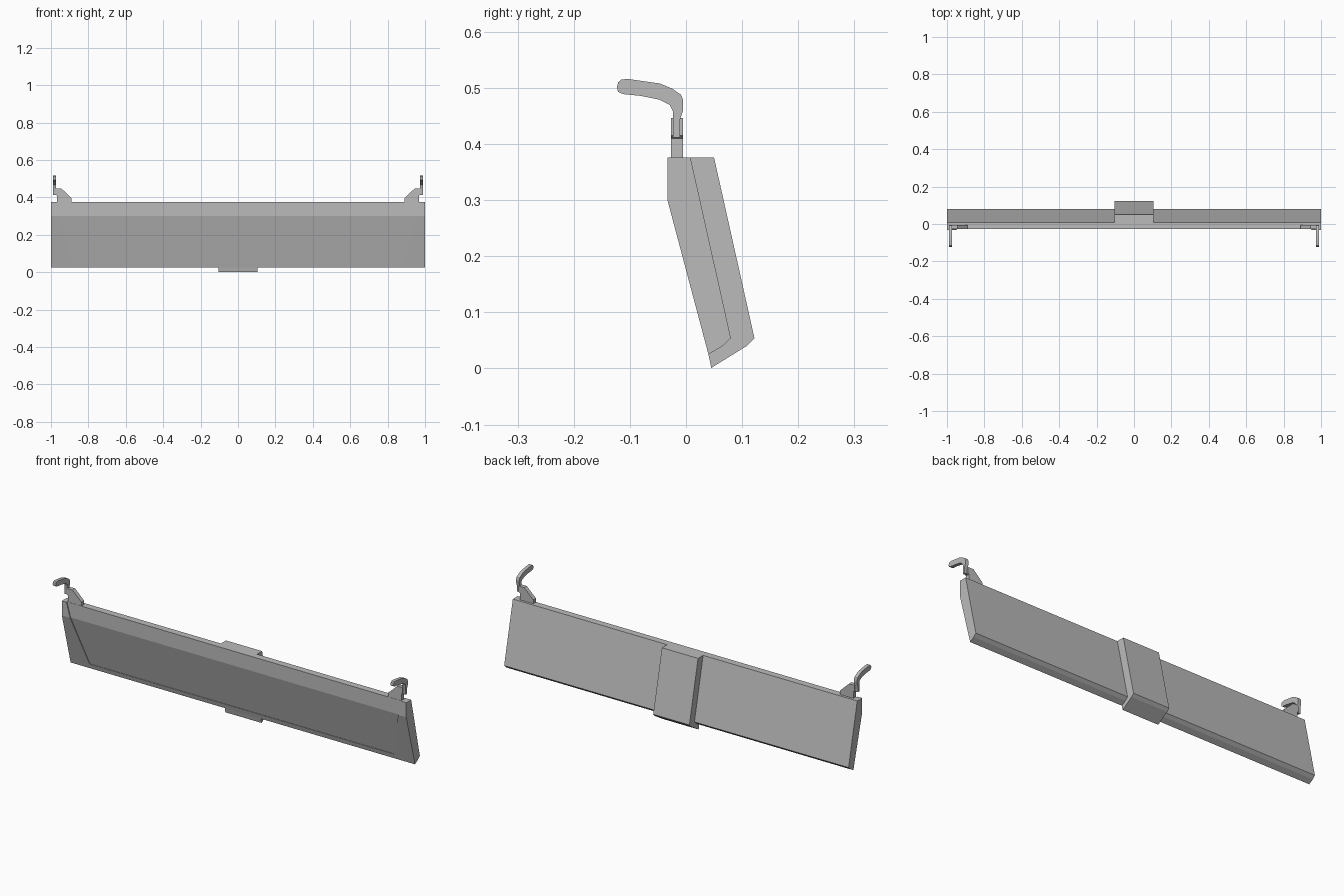
import bpy
import bmesh

cube = bpy.data.objects.get("Cube")
if cube:
    bpy.data.objects.remove(cube, do_unlink=True)

grey = bpy.data.materials.new("plain grey")
grey.use_nodes = True
GREY = (0.5, 0.5, 0.5, 1)
grey.diffuse_color = GREY
grey.node_tree.nodes["Principled BSDF"].inputs["Base Color"].default_value = GREY


def prism(name, near, far):
    """Solid between two matching outlines."""
    bm = bmesh.new()
    a = [bm.verts.new(p) for p in near]
    b = [bm.verts.new(p) for p in far]
    bm.faces.new(a)
    bm.faces.new(b[::-1])
    for i in range(len(a)):
        j = (i + 1) % len(a)
        bm.faces.new((a[j], a[i], b[i], b[j]))
    bmesh.ops.recalc_face_normals(bm, faces=bm.faces)
    mesh = bpy.data.meshes.new(name)
    bm.to_mesh(mesh)
    bm.free()
    mesh.materials.append(grey)
    obj = bpy.data.objects.new(name, mesh)
    bpy.context.collection.objects.link(obj)
    return obj


def along_x(name, outline, x0, x1):
    """Side outline (y, z) swept from x0 to x1."""
    return prism(name, [(x0, y, z) for y, z in outline],
                 [(x1, y, z) for y, z in outline])


def activate(obj):
    bpy.ops.object.select_all(action='DESELECT')
    obj.select_set(True)
    bpy.context.view_layer.objects.active = obj


# Long leaning panel
panel = along_x("panel", [(-.033, .376), (-.033, .30), (.04, .025),
                          (.065, .04), (.08, .054), (.008, .376)], -1, 1)

# Shallow front recess with ends that taper inward toward the bottom
recess = [(-.028, .40), (-.028, .30), (.036, .05), (-.1, .05), (-.1, .40)]


def half_width(z):
    return .885 + (z - .05) * .27


cutter = prism("recess_cutter", [(-half_width(z), y, z) for y, z in recess],
               [(half_width(z), y, z) for y, z in recess])
cutter.hide_render = True
cut = panel.modifiers.new("recess", 'BOOLEAN')
cut.operation = 'DIFFERENCE'
cut.solver = 'EXACT'
cut.object = cutter
activate(panel)
bpy.ops.object.modifier_apply(modifier=cut.name)
bpy.data.objects.remove(cutter, do_unlink=True)

# Central block wrapping the back and lower edge
along_x("centre_block", [(.008, .376), (.05, .376), (.122, .054), (.108, .04),
                         (.045, .001), (.04, .025), (.065, .04), (.08, .054)],
        -.105, .105)

# Bracket (x, z) and curved hook (y, z) at each end
bracket = [(.89, .37), (.89, .396), (.943, .446), (.975, .446),
           (.975, .415), (.968, .41), (.968, .37)]
hook = [(-.023, .412), (-.023, .458), (-.029, .47), (-.047, .479),
        (-.082, .486), (-.112, .489), (-.121, .493), (-.123, .501),
        (-.121, .51), (-.115, .515), (-.104, .516), (-.047, .508),
        (-.025, .499), (-.009, .488), (-.005, .478), (-.005, .46),
        (-.011, .442), (-.011, .412)]
for side, s in (("left", 1), ("right", -1)):
    prism(side + "_bracket", [(s * x, -.027, z) for x, z in bracket],
          [(s * x, -.005, z) for x, z in bracket])
    arm = along_x(side + "_hook", hook, s * .972, s * .99)
    activate(arm)
    bpy.ops.object.shade_smooth_by_angle()
